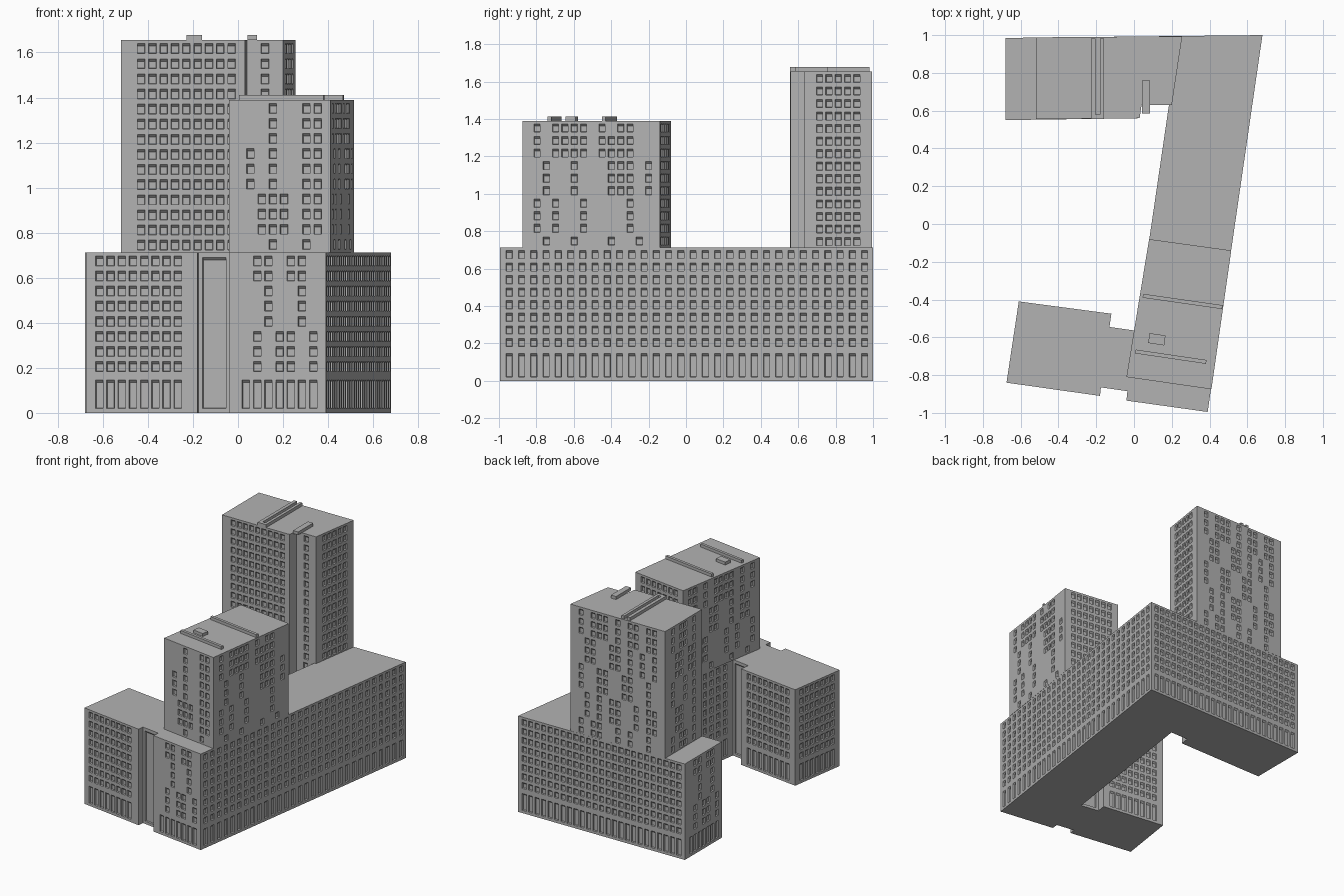
import bpy, bmesh
from mathutils import Vector

if "Cube" in bpy.data.objects:
    bpy.data.objects.remove(bpy.data.objects["Cube"])

concrete = bpy.data.materials.new("concrete_grey")
concrete.use_nodes = True
GREY = (0.45, 0.45, 0.45, 1)
concrete.diffuse_color = GREY
concrete.node_tree.nodes["Principled BSDF"].inputs["Base Color"].default_value = GREY

PITCH, FLOOR = 0.0502, 0.0671
WIN_W, WIN_H = 0.034, 0.044
ROOF = 0.713


def grid(cols, rows):
    return [(rows, "x" * cols)]


def openings(length, top, spec):
    """List window rectangles (u0, u1, z0, z1) for a wall."""
    if spec is None:
        return []
    if "panel" in spec:
        w = spec["panel"]
        return [((length - w) / 2, (length + w) / 2, 0.02, 0.69)]
    bands = spec["bands"]
    cols = max(len(text) for _, text in bands)
    pitch = spec.get("pitch", PITCH)
    start = spec.get("start", (length - pitch * (cols - 1)) / 2)
    rows = [text for count, text in bands for _ in range(count)]
    found = []
    for r, text in enumerate(rows):
        z = top - 0.038 - r * FLOOR
        for c, mark in enumerate(text):
            if mark == "x":
                u = start + c * pitch
                found.append((u - WIN_W / 2, u + WIN_W / 2, z - WIN_H / 2, z + WIN_H / 2))
    # tall ground floor openings
    if spec.get("ground"):
        for c in range(cols):
            u = start + c * pitch
            found.append((u - WIN_W / 2, u + WIN_W / 2, 0.02, 0.145))
    return found


def wall(bm, a, b, z0, z1, spec):
    a, b = Vector((*a, 0)), Vector((*b, 0))
    along = (b - a).normalized()
    inward = Vector((-along.y, along.x, 0))
    length = (b - a).length
    wins = openings(length, z1, spec)

    def quad(points):
        bm.faces.new([bm.verts.new(p) for p in points])

    def rect(u0, u1, v0, v1, depth=0):
        return [a + along * u + inward * depth + Vector((0, 0, v))
                for u, v in ((u0, v0), (u1, v0), (u1, v1), (u0, v1))]

    # plain wall split into cells around the openings
    us = sorted({0, length} | {round(u, 5) for w in wins for u in w[:2]})
    zs = sorted({z0, z1} | {round(z, 5) for w in wins for z in w[2:]})
    for u0, u1 in zip(us, us[1:]):
        for v0, v1 in zip(zs, zs[1:]):
            u, v = (u0 + u1) / 2, (v0 + v1) / 2
            if not any(w[0] < u < w[1] and w[2] < v < w[3] for w in wins):
                quad(rect(u0, u1, v0, v1))
    # recessed pane with a sloping head
    for u0, u1, v0, v1 in wins:
        outer = rect(u0, u1, v0, v1)
        inner = rect(u0 + 0.002, u1 - 0.002, v0 + 0.002, v1 - 0.011, 0.011)
        quad(inner)
        for i in range(4):
            j = (i + 1) % 4
            quad((outer[i], outer[j], inner[j], inner[i]))


def block(name, points, z0, z1, specs=None):
    """Prism on a counter-clockwise plan, with windows given per wall number."""
    specs = specs or {}
    bm = bmesh.new()
    for i, p in enumerate(points):
        wall(bm, p, points[(i + 1) % len(points)], z0, z1, specs.get(i))
    bm.faces.new([bm.verts.new((x, y, z1)) for x, y in points])
    bm.faces.new([bm.verts.new((x, y, z0)) for x, y in reversed(points)])
    bmesh.ops.remove_doubles(bm, verts=bm.verts, dist=0.0001)
    mesh = bpy.data.meshes.new(name)
    bm.to_mesh(mesh)
    bm.free()
    mesh.materials.append(concrete)
    obj = bpy.data.objects.new(name, mesh)
    bpy.context.collection.objects.link(obj)


def full(cols, rows=8, **extra):
    return dict(bands=grid(cols, rows), ground=rows == 8, **extra)


scattered_base = dict(ground=True, start=0.076, bands=[
    (2, ".xx.xx."), (3, "..x..x."), (3, ".x.xx.x")])

# C-shaped lower building
block("lower_building", [
    (-0.675, -0.84), (-0.18, -0.91), (-0.175, -0.865), (-0.035, -0.885),
    (-0.04, -0.935), (0.39, -0.995), (0.68, 1.0), (-0.68, 0.985),
    (-0.68, 0.55), (0.03, 0.56), (0.04, 0.63), (0.185, 0.63),
    (0.01, -0.565), (-0.13, -0.545), (-0.12, -0.475), (-0.61, -0.41)],
    0, ROOF, {
        0: full(8, start=0.06), 2: dict(panel=0.105), 4: scattered_base,
        5: full(30, pitch=0.0662, start=0.05), 6: full(25, pitch=0.0525),
        7: scattered_base, 8: full(12), 10: full(1), 11: full(17, pitch=0.066),
        12: dict(panel=0.105), 14: full(8), 15: full(7)})

# front tower
block("front_tower", [
    (-0.04, -0.81), (0.41, -0.875), (0.515, -0.14), (0.08, -0.08)],
    ROOF, 1.39, {
        0: dict(start=0.096, bands=[
            (3, "..x..xx"), (3, "x.x..xx"), (3, ".xxx.xx"), (1, "..x..x.")]),
        1: dict(start=0.079, bands=[
            (1, "x.xxxx.x.xx.."), (2, "x.xxxx.xxxx.."), (3, ".x..x...xxx.x"),
            (3, "x.x..x....x.."), (1, ".x..x...x..x.")]),
        2: full(7, 10),
        3: dict(bands=[
            (3, "xx.x.xxxx.x.x"), (3, ".x..xx..x.xx."), (3, "x.xx...x.x..x"),
            (1, ".x..x...x..x.")])})

# rear tower
block("rear_tower", [
    (-0.52, 0.988), (-0.52, 0.555), (0.03, 0.56), (0.04, 0.63),
    (0.2, 0.63), (0.255, 0.994)],
    ROOF, 1.655, {
        0: dict(bands=[
            (3, "x.xx.x"), (3, ".xx.xx"), (3, "x..x.x"), (3, ".xx..x"), (2, "x.xx.x")]),
        1: full(9, 14, start=0.09), 3: full(1, 14),
        4: full(5, 14, start=0.085),
        5: dict(bands=[
            (3, "x.xxx.x.xx.xx"), (3, ".xx..xx.x.x.x"), (3, "x..xx..xx..x."),
            (3, ".x.x.xx..x.xx"), (2, "x.xx..x.x..x.")])})

# roof curbs and plant boxes
block("front_tower_rear_curb",
      [(0.045, -0.39), (0.465, -0.45), (0.47, -0.43), (0.05, -0.37)], 1.39, 1.412)
block("front_tower_front_curb",
      [(0.005, -0.685), (0.38, -0.74), (0.385, -0.72), (0.01, -0.665)], 1.39, 1.412)
block("front_tower_plant_box",
      [(0.075, -0.63), (0.16, -0.643), (0.167, -0.59), (0.083, -0.578)], 1.39, 1.412)
block("rear_tower_curb",
      [(-0.228, 0.556), (-0.159, 0.556), (-0.159, 0.982), (-0.18, 0.982),
       (-0.18, 0.58), (-0.203, 0.58), (-0.203, 0.982), (-0.228, 0.982)], 1.655, 1.678)
block("rear_tower_plant_box",
      [(0.043, 0.585), (0.085, 0.585), (0.085, 0.76), (0.043, 0.76)], 1.655, 1.678)
